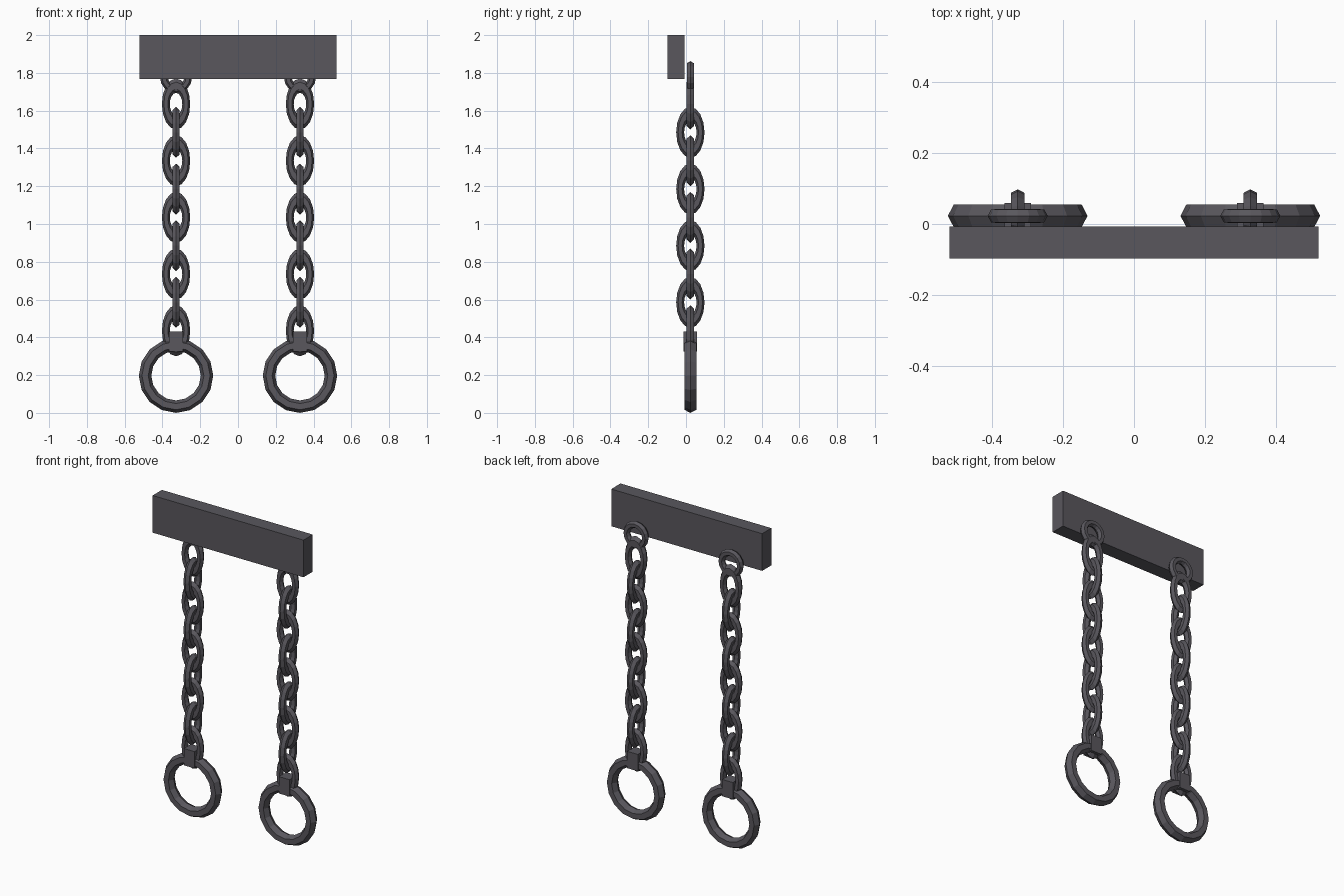
import bpy, bmesh, math
from mathutils import Vector

if "Cube" in bpy.data.objects:
    bpy.data.objects.remove(bpy.data.objects["Cube"])

iron = bpy.data.materials.new("dark_iron")
iron.diffuse_color = (0.10, 0.095, 0.11, 1)
iron.use_nodes = True
iron.node_tree.nodes["Principled BSDF"].inputs["Base Color"].default_value = iron.diffuse_color

CHAIN_X, CHAIN_Y = 0.328, 0.023


def finish(name, bm):
    bmesh.ops.recalc_face_normals(bm, faces=bm.faces)
    me = bpy.data.meshes.new(name)
    bm.to_mesh(me)
    bm.free()
    me.materials.append(iron)
    ob = bpy.data.objects.new(name, me)
    bpy.context.collection.objects.link(ob)
    return ob


def box(name, lo, hi):
    bm = bmesh.new()
    bmesh.ops.create_cube(bm, size=1)
    for v in bm.verts:
        v.co = Vector([lo[i] + (v.co[i] + 0.5) * (hi[i] - lo[i]) for i in range(3)])
    return finish(name, bm)


def torus(name, centre, major, minor, depth, stretch=1.0, sideways=False, segs=16):
    """Upright six-sided torus; depth is its full thickness across the plane."""
    bm = bmesh.new()
    rings = []
    for i in range(segs):
        a = math.tau * i / segs
        ring = []
        for j in range(6):
            b = math.tau * j / 6
            r = major + minor * math.cos(b)
            u, w = r * math.cos(a), r * math.sin(a) * stretch
            t = depth / 2 * math.sin(b) / math.sin(math.pi / 3)
            local = Vector((t, u, w) if sideways else (u, t, w))
            ring.append(bm.verts.new(local + Vector(centre)))
        rings.append(ring)
    for i in range(segs):
        p, q = rings[i], rings[(i + 1) % segs]
        for j in range(6):
            k = (j + 1) % 6
            bm.faces.new((p[j], q[j], q[k], p[k]))
    return finish(name, bm)


# Mounting beam
box("mounting_beam", (-0.521, -0.098, 1.768), (0.521, -0.007, 2.0))

for side, x in (("left", -CHAIN_X), ("right", CHAIN_X)):
    # Round eye fixed to the back of the beam
    torus(f"{side}_beam_eye", (x, CHAIN_Y, 1.777), 0.064, 0.021, 0.037)
    # Alternating oval chain links
    for n in range(9):
        torus(f"{side}_link_{n + 1}", (x, CHAIN_Y, 1.635 - 0.15 * n),
              0.054, 0.021, 0.039, stretch=1.8, sideways=n % 2 == 1)
    # Clamp joining the chain to the hand ring
    box(f"{side}_clamp", (x - 0.037, CHAIN_Y - 0.036, 0.325),
        (x + 0.037, CHAIN_Y + 0.036, 0.43))
    # Hand ring
    torus(f"{side}_hand_ring", (x, CHAIN_Y, 0.197), 0.164, 0.033, 0.063)
